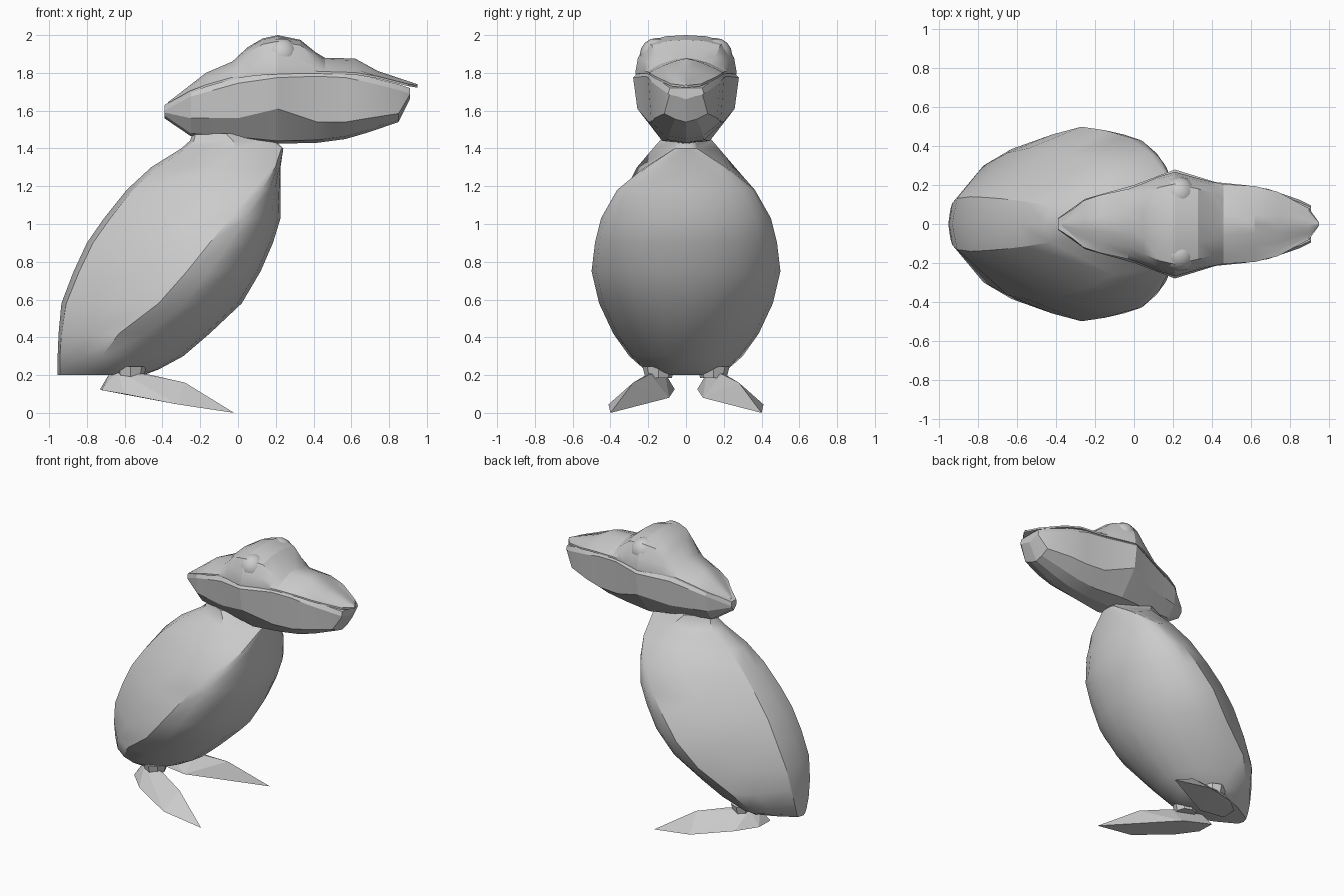
import bpy, bmesh, math
from mathutils import Vector

cube = bpy.data.objects.get("Cube")
if cube:
    bpy.data.objects.remove(cube)

grey = bpy.data.materials.new("plain_grey")
grey.use_nodes = True
grey.diffuse_color = (0.6, 0.6, 0.6, 1)
grey.node_tree.nodes["Principled BSDF"].inputs["Base Color"].default_value = (0.6, 0.6, 0.6, 1)


def finish(name, bm, angle):
    bmesh.ops.recalc_face_normals(bm, faces=bm.faces)
    mesh = bpy.data.meshes.new(name)
    bm.to_mesh(mesh)
    bm.free()
    mesh.materials.append(grey)
    obj = bpy.data.objects.new(name, mesh)
    bpy.context.collection.objects.link(obj)
    bpy.ops.object.select_all(action='DESELECT')
    obj.select_set(True)
    bpy.context.view_layer.objects.active = obj
    if angle:
        bpy.ops.object.shade_smooth_by_angle(angle=math.radians(angle))
    return obj


def mirror_ring(half):
    """Close a half section (first and last points on y = 0) across y."""
    return half + [Vector((p[0], -p[1], p[2])) for p in half[-2:0:-1]]


def loft(name, rings, angle):
    bm = bmesh.new()
    loops = [[bm.verts.new(p) for p in ring] for ring in rings]
    n = len(loops[0])
    for a, b in zip(loops, loops[1:]):
        for i in range(n):
            j = (i + 1) % n
            bm.faces.new((a[i], a[j], b[j], b[i]))
    bm.faces.new(loops[0])
    bm.faces.new(loops[-1])
    return finish(name, bm, angle)


# Body: horizontal slices, round belly meeting a flatter back at a side crease
def body_ring(z, back, crease, front, w, back_w):
    half = []
    for k in range(6):
        a = math.pi / 2 * k / 5
        half.append(Vector((crease + (front - crease) * math.cos(a), w * math.sin(a), z)))
    for fx, y in ((0.45, back_w), (0.95, back_w * 0.36), (1, 0)):
        half.append(Vector((crease + (back - crease) * fx, y, z)))
    return mirror_ring(half)


# height, back x, crease x, front x, crease half width, back half width
BODY = [(0.20, -0.955, -0.68, -0.50, 0.17, 0.12), (0.23, -0.955, -0.70, -0.42, 0.22, 0.16),
        (0.30, -0.955, -0.72, -0.29, 0.30, 0.22), (0.42, -0.95, -0.63, -0.15, 0.385, 0.30),
        (0.58, -0.935, -0.42, 0.02, 0.46, 0.365), (0.75, -0.87, -0.27, 0.12, 0.50, 0.39),
        (0.90, -0.80, -0.15, 0.185, 0.482, 0.38), (1.03, -0.71, -0.04, 0.225, 0.45, 0.36),
        (1.18, -0.59, 0.08, 0.225, 0.365, 0.32), (1.30, -0.46, 0.185, 0.225, 0.22, 0.26),
        (1.40, -0.30, 0.225, 0.24, 0.06, 0.175), (1.44, -0.255, 0.16, 0.20, 0.05, 0.14),
        (1.48, -0.24, 0.08, 0.12, 0.05, 0.11)]
loft("body", [body_ring(*row) for row in BODY], 32)


# Lower jaw: x, rim z, lower edge z, bottom z, half width
JAW = [(-0.39, 1.60, 1.59, 1.575, 0.03), (-0.25, 1.675, 1.56, 1.48, 0.13),
       (0.0, 1.745, 1.56, 1.46, 0.20), (0.21, 1.775, 1.61, 1.44, 0.28),
       (0.42, 1.782, 1.54, 1.445, 0.215), (0.57, 1.775, 1.54, 1.465, 0.20),
       (0.69, 1.75, 1.56, 1.50, 0.18), (0.85, 1.71, 1.585, 1.555, 0.125),
       (0.91, 1.69, 1.685, 1.675, 0.095)]
jaw = []
for x, rim, low, bottom, w in JAW:
    jaw.append(mirror_ring([Vector(p) for p in (
        (x, 0, rim + 0.03), (x, w * 0.9, rim + 0.03), (x, w, rim),
        (x, w * 0.92, low), (x, w * 0.45, bottom), (x, 0, bottom - 0.015))]))
loft("lower_jaw", jaw, 12)

# Upper head and bill: x, lip z, crown z, half width, how boxy the section is
HEAD = [(-0.37, 1.625, 1.645, 0.03, 0), (-0.26, 1.69, 1.73, 0.12, 0),
        (-0.17, 1.725, 1.80, 0.15, 0), (-0.03, 1.765, 1.86, 0.18, 0.3),
        (0.05, 1.78, 1.935, 0.21, 0.8), (0.13, 1.788, 1.982, 0.245, 1),
        (0.21, 1.793, 2.0, 0.268, 1), (0.33, 1.797, 1.975, 0.235, 1),
        (0.41, 1.797, 1.91, 0.215, 0.8), (0.46, 1.795, 1.88, 0.205, 0.2),
        (0.62, 1.79, 1.876, 0.195, 0), (0.74, 1.77, 1.81, 0.165, 0),
        (0.90, 1.73, 1.757, 0.08, 0), (0.95, 1.722, 1.74, 0.01, 0)]
head = []
for x, lip, crown, w, box in HEAD:
    h = crown - lip
    head.append(mirror_ring([Vector(p) for p in (
        (x, 0, lip), (x, w, lip), (x, w, lip + 0.012),
        (x, w * (0.82 + 0.13 * box), lip + h * (0.35 + 0.07 * box)),
        (x, w * (0.58 + 0.19 * box), lip + h * (0.6 + 0.24 * box)),
        (x, w * (0.25 + 0.15 * box), lip + h * (0.88 + 0.09 * box)), (x, 0, crown))]))
loft("upper_head_and_bill", head, 22)

# Pairs: eye bulges, ankles and wedge feet
FOOT = [(-0.73, 0.06, 0.125), (-0.72, 0.18, 0.12), (-0.50, 0.09, 0.08), (-0.02, 0.40, 0.0),
        (-0.32, 0.41, 0.045), (-0.60, 0.29, 0.10), (-0.68, 0.11, 0.21),
        (-0.64, 0.17, 0.225), (-0.48, 0.19, 0.205), (-0.28, 0.28, 0.16)]
for side, label in ((1, "left"), (-1, "right")):
    bm = bmesh.new()
    for x, y, z in FOOT:
        bm.verts.new((x, y * side, z))
    bmesh.ops.convex_hull(bm, input=bm.verts)
    finish(label + "_foot", bm, 0)

    bm = bmesh.new()
    bmesh.ops.create_cone(bm, cap_ends=True, segments=8, radius1=0.07, radius2=0.085, depth=0.06)
    bmesh.ops.translate(bm, verts=bm.verts, vec=(-0.57, 0.145 * side, 0.215))
    finish(label + "_ankle", bm, 30)

    bm = bmesh.new()
    bmesh.ops.create_uvsphere(bm, u_segments=12, v_segments=8, radius=0.09)
    bmesh.ops.translate(bm, verts=bm.verts, vec=(0.23, 0.155 * side, 1.895))
    finish(label + "_eye", bm, 40)
